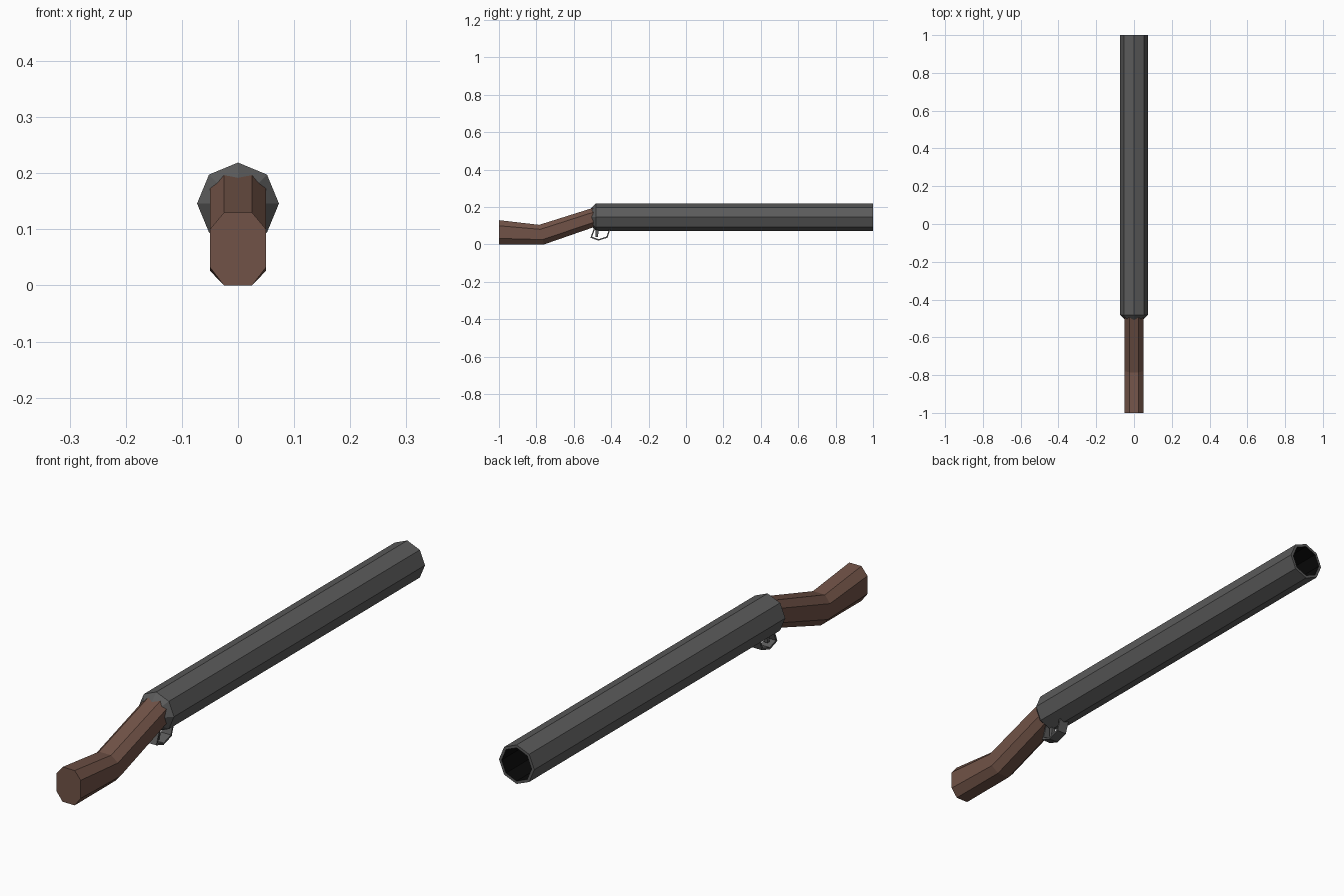
import bpy, bmesh, math

if "Cube" in bpy.data.objects:
    bpy.data.objects.remove(bpy.data.objects["Cube"])


def material(name, r, g, b):
    m = bpy.data.materials.new(name)
    m.diffuse_color = (r, g, b, 1)
    m.use_nodes = True
    m.node_tree.nodes["Principled BSDF"].inputs["Base Color"].default_value = m.diffuse_color
    return m


steel = material("dark_steel", 0.105, 0.105, 0.105)
wood = material("brown_wood", 0.165, 0.086, 0.063)
black = material("bore_black", 0.003, 0.003, 0.003)


def loft(name, rings, mats, band_mat=None, caps=True, closed=False):
    """Skin a list of equal-sized point rings; band_mat maps band number to slot."""
    bm = bmesh.new()
    vs = [[bm.verts.new(p) for p in ring] for ring in rings]
    n, count = len(rings[0]), len(rings)
    for i in range(count if closed else count - 1):
        a, b = vs[i], vs[(i + 1) % count]
        for k in range(n):
            f = bm.faces.new((a[k], a[(k + 1) % n], b[(k + 1) % n], b[k]))
            f.material_index = (band_mat or {}).get(i, 0)
    if caps and not closed:
        bm.faces.new(vs[0])
        end = bm.faces.new(vs[-1])
        end.material_index = (band_mat or {}).get(count - 2, 0)
    bmesh.ops.recalc_face_normals(bm, faces=bm.faces)
    me = bpy.data.meshes.new(name)
    bm.to_mesh(me)
    bm.free()
    for m in mats:
        me.materials.append(m)
    ob = bpy.data.objects.new(name, me)
    bpy.context.collection.objects.link(ob)
    return ob


# Barrel: octagonal tube with a tapered breech and a black bore
def octagon(y, r, cz=0.146):
    return [(r * math.sin(k * math.pi / 4), y, cz + r * math.cos(k * math.pi / 4))
            for k in range(8)]


profile = [(-0.512, 0.043), (-0.482, 0.073), (1.0, 0.073), (1.0, 0.062), (0.0, 0.062)]
loft("barrel", [octagon(y, r) for y, r in profile], [steel, black], {3: 1})


# Stock: chamfered section swept through a bend, each given by bottom and top points
def stock_ring(bottom, top, w=0.05):
    outline = [(-0.5, 0), (0.5, 0), (1, 0.25), (1, 0.77),
               (0.5, 1), (-0.5, 1), (-1, 0.77), (-1, 0.25)]
    return [(x * w,
             bottom[0] + (top[0] - bottom[0]) * t,
             bottom[1] + (top[1] - bottom[1]) * t) for x, t in outline]


loft("stock", [stock_ring((-1.0, 0.0), (-1.0, 0.13)),
               stock_ring((-0.76, 0.0), (-0.785, 0.105)),
               stock_ring((-0.46, 0.104), (-0.48, 0.201))], [wood])

# Trigger guard: flat strip bent along a five-point path (outer and inner edge)
outer = [(-0.493, 0.085), (-0.511, 0.036), (-0.468, 0.021), (-0.420, 0.036), (-0.403, 0.085)]
inner = [(-0.486, 0.085), (-0.502, 0.041), (-0.467, 0.028), (-0.425, 0.042), (-0.410, 0.085)]
hw = 0.02
loft("trigger_guard", [[(-hw, *o), (hw, *o), (hw, *i), (-hw, *i)]
                       for o, i in zip(outer, inner)], [steel])

# Trigger: small tapered blade
loft("trigger", [[(-w, y - d, z), (w, y - d, z), (w, y + d, z), (-w, y + d, z)]
                 for y, z, w, d in [(-0.474, 0.09, 0.008, 0.009),
                                    (-0.477, 0.04, 0.007, 0.006)]], [steel])
